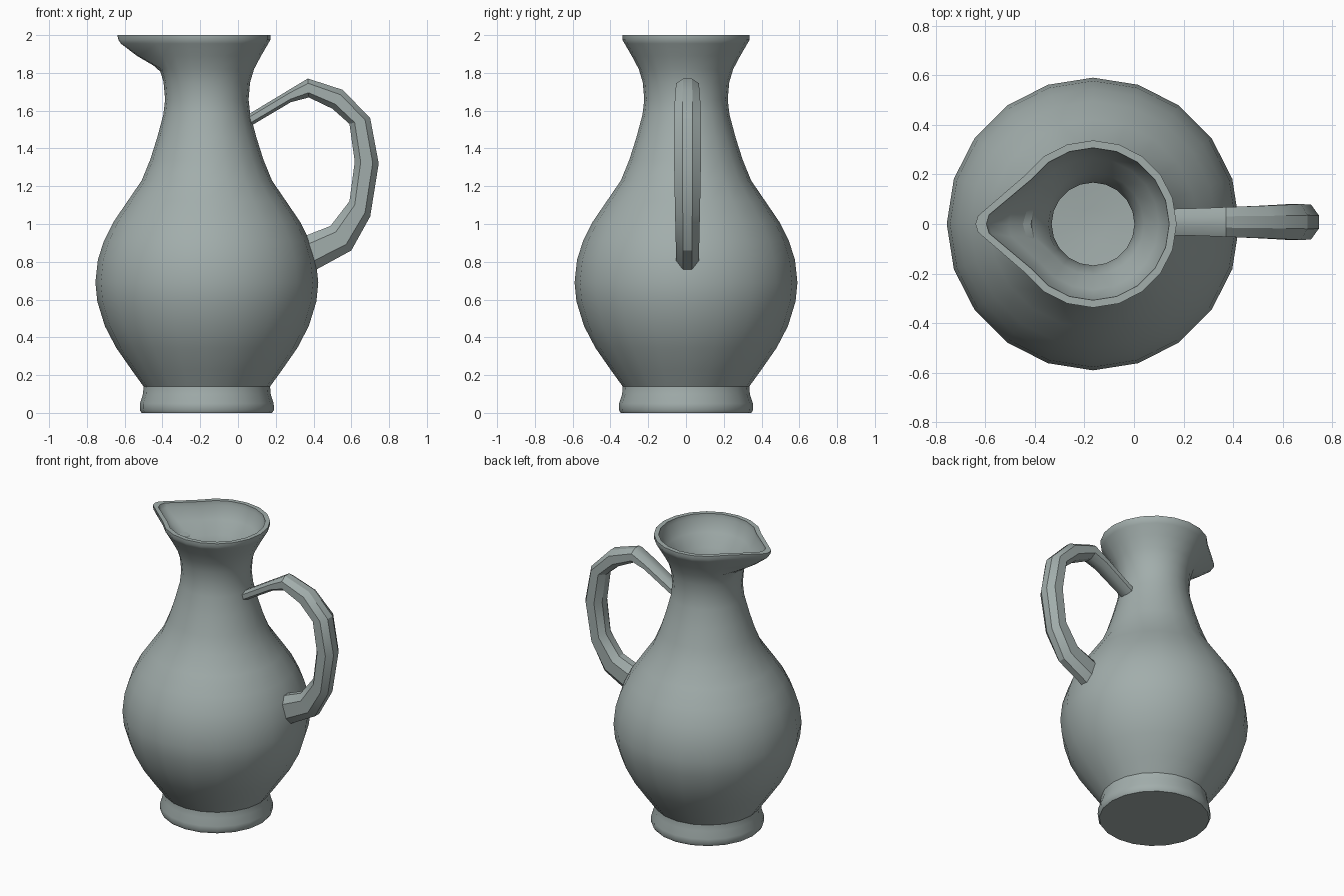
import bpy
import bmesh
import math
from mathutils import Vector

default = bpy.data.objects.get("Cube")
if default:
    bpy.data.objects.remove(default)

SIDES = 20
AXIS = -0.165

# Glazed clay material
clay = bpy.data.materials.new("grey_green_clay")
clay.use_nodes = True
colour = (0.36, 0.42, 0.41, 1)
clay.diffuse_color = colour
clay.node_tree.nodes["Principled BSDF"].inputs["Base Color"].default_value = colour


def bridge(bm, rings):
    """Join neighbouring rings with quads and return the first and last."""
    for a, b in zip(rings, rings[1:]):
        n = len(a)
        for i in range(n):
            j = (i + 1) % n
            bm.faces.new((a[i], a[j], b[j], b[i]))
    return rings[0], rings[-1]


def finish(bm, name, angle):
    bmesh.ops.recalc_face_normals(bm, faces=bm.faces)
    mesh = bpy.data.meshes.new(name)
    bm.to_mesh(mesh)
    bm.free()
    mesh.materials.append(clay)
    obj = bpy.data.objects.new(name, mesh)
    bpy.context.collection.objects.link(obj)
    bpy.ops.object.select_all(action='DESELECT')
    obj.select_set(True)
    bpy.context.view_layer.objects.active = obj
    bpy.ops.object.shade_smooth_by_angle(angle=math.radians(angle))


def body_ring(bm, radius, z, tip=0):
    """Ring of the body; tip is how far the pouring lip reaches."""
    ring = []
    for i in range(SIDES):
        a = math.tau * i / SIDES
        x, y = radius * math.cos(a), radius * math.sin(a)
        offset = abs(i - SIDES // 2)
        if tip and offset <= 1:
            reach = (tip - radius) / 0.14
            x = -tip + 0.01 * offset
            y *= 1 - 0.7 * min(1, reach)
        ring.append(bm.verts.new((AXIS + x, y, z)))
    return ring


# Outer wall from foot to rim: radius, height, lip reach
outer = [(0.345, 0), (0.355, 0.015), (0.354, 0.05), (0.338, 0.1), (0.335, 0.14),
         (0.40, 0.23), (0.48, 0.345), (0.54, 0.46), (0.58, 0.59), (0.59, 0.69),
         (0.577, 0.81), (0.545, 0.91), (0.495, 1.01), (0.42, 1.12), (0.345, 1.23),
         (0.30, 1.34), (0.262, 1.46), (0.23, 1.58), (0.221, 1.66), (0.229, 1.75),
         (0.25, 1.82), (0.287, 1.89, 0.37), (0.325, 1.955, 0.455),
         (0.337, 1.975, 0.468), (0.337, 2.0, 0.474)]
# Inner wall from rim to floor
inner = [(0.307, 2.0, 0.43), (0.305, 1.97, 0.42), (0.265, 1.89, 0.34),
         (0.205, 1.81, 0.25), (0.18, 1.73), (0.167, 1.65), (0.18, 1.56),
         (0.25, 1.34), (0.37, 1.12), (0.49, 0.91), (0.53, 0.69),
         (0.48, 0.46), (0.34, 0.23), (0.25, 0.14), (0.06, 0.12)]

bm = bmesh.new()
foot, floor = bridge(bm, [body_ring(bm, *p) for p in outer + inner])
bm.faces.new(foot)
bm.faces.new(floor)
finish(bm, "jug_body", 35)

# Handle: outer and inner edge of each section (x, z), then half width
sections = [((0.03, 1.565), (0.035, 1.50), 0.05),
            ((0.27, 1.71), (0.28, 1.645), 0.056),
            ((0.37, 1.77), (0.375, 1.67), 0.06),
            ((0.555, 1.71), (0.50, 1.61), 0.066),
            ((0.70, 1.56), (0.59, 1.53), 0.072),
            ((0.745, 1.32), (0.618, 1.33), 0.071),
            ((0.70, 1.04), (0.59, 1.12), 0.066),
            ((0.60, 0.86), (0.49, 0.99), 0.062),
            ((0.38, 0.74), (0.30, 0.915), 0.06)]
octagon = [(1, 0.38), (0.5, 1), (-0.5, 1), (-1, 0.38)]
octagon += [(t, -w) for t, w in reversed(octagon)]

bm = bmesh.new()
rings = []
for out, inn, width in sections:
    top, low = Vector((out[0], 0, out[1])), Vector((inn[0], 0, inn[1]))
    mid, half = (top + low) / 2, (top - low) / 2
    rings.append([bm.verts.new(mid + half * t + Vector((0, 0.008 + width * w, 0)))
                  for t, w in octagon])
for end in bridge(bm, rings):
    bm.faces.new(end)
finish(bm, "handle", 30)
